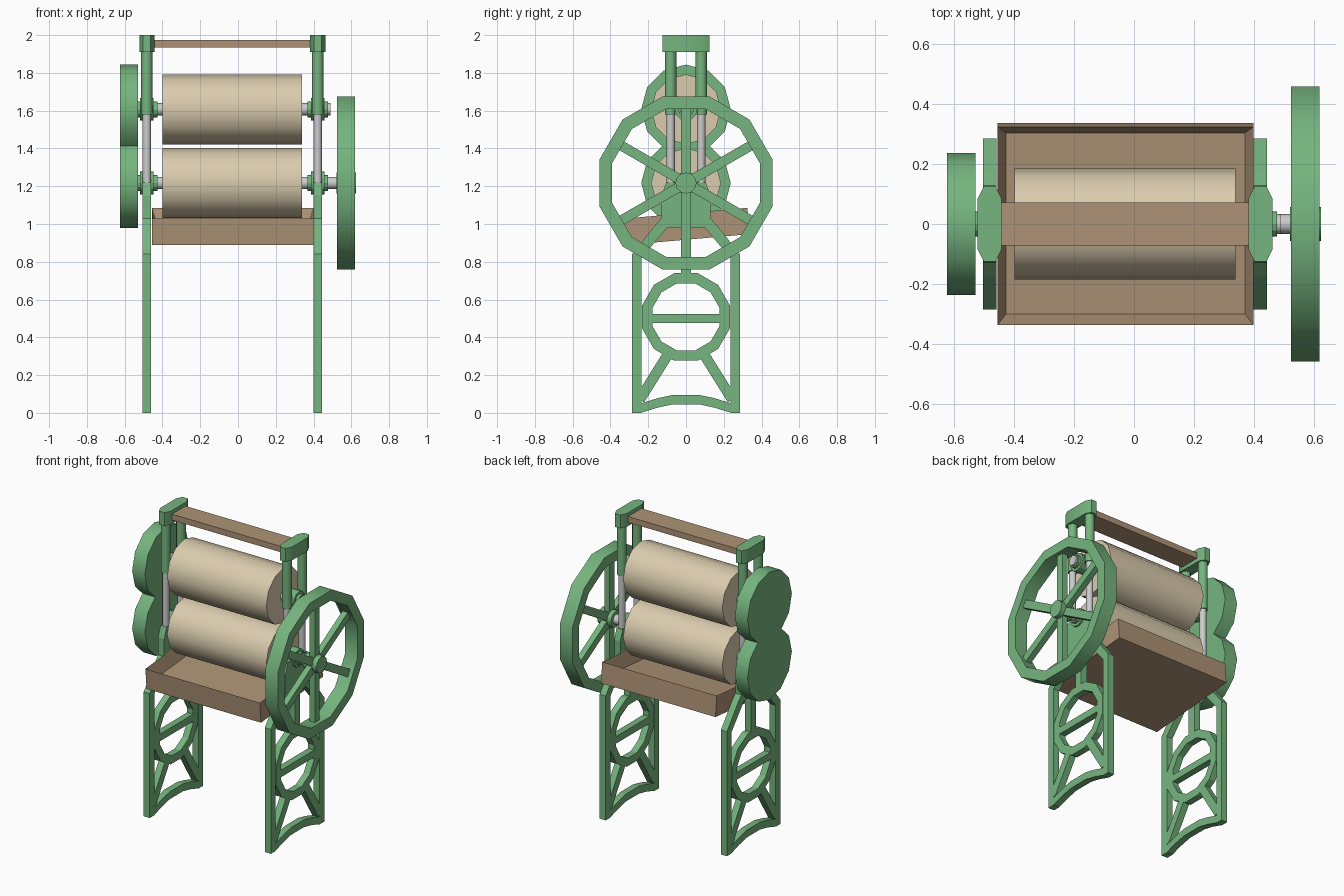
import bpy, bmesh, math
from mathutils import Matrix, Vector

if "Cube" in bpy.data.objects:
    bpy.data.objects.remove(bpy.data.objects["Cube"])


def material(name, rgb):
    m = bpy.data.materials.new(name)
    m.diffuse_color = (*rgb, 1)
    m.use_nodes = True
    m.node_tree.nodes["Principled BSDF"].inputs["Base Color"].default_value = m.diffuse_color
    return m


GREEN = material("green_iron", (0.18, 0.46, 0.21))
WOOD = material("brown_wood", (0.42, 0.29, 0.18))
CREAM = material("pale_wood", (0.70, 0.60, 0.42))


def prism(bm, pts, x0, x1):
    """Extrude a (y, z) profile along x."""
    a = [bm.verts.new((x0, y, z)) for y, z in pts]
    b = [bm.verts.new((x1, y, z)) for y, z in pts]
    bm.faces.new(a)
    bm.faces.new(b)
    n = len(pts)
    for i in range(n):
        j = (i + 1) % n
        bm.faces.new((a[i], a[j], b[j], b[i]))


def ngon(y, z, r, n=12, turn=0.0):
    return [(y + r * math.cos(turn + math.tau * i / n),
             z + r * math.sin(turn + math.tau * i / n)) for i in range(n)]


def bar(bm, p, q, w, x0, x1):
    """Flat bar between two (y, z) points."""
    p, q = Vector(p), Vector(q)
    d = (q - p).normalized() * w / 2
    s = Vector((-d.y, d.x))
    prism(bm, [p + s, q + s, q - s, p - s], x0, x1)


def ring(bm, z, r_out, r_in, x0, x1, n=12):
    """Polygonal ring facing x, flat side up."""
    loops = []
    for x, r in ((x0, r_out), (x1, r_out), (x1, r_in), (x0, r_in)):
        loops.append([bm.verts.new((x, *p)) for p in ngon(0, z, r, n, math.pi / n)])
    for k in range(4):
        a, b = loops[k], loops[(k + 1) % 4]
        for i in range(n):
            j = (i + 1) % n
            bm.faces.new((a[i], a[j], b[j], b[i]))


def upright(bm, x, y, z0, z1, r, n=12):
    bmesh.ops.create_cone(bm, cap_ends=True, segments=n, radius1=r, radius2=r, depth=z1 - z0,
                          matrix=Matrix.Translation((x, y, (z0 + z1) / 2)))


def finish(bm, name, mat=None, smooth=False):
    bmesh.ops.recalc_face_normals(bm, faces=bm.faces)
    me = bpy.data.meshes.new(name)
    bm.to_mesh(me)
    bm.free()
    ob = bpy.data.objects.new(name, me)
    bpy.context.collection.objects.link(ob)
    if mat:
        me.materials.append(mat)
    if smooth:
        bpy.ops.object.select_all(action='DESELECT')
        ob.select_set(True)
        bpy.context.view_layer.objects.active = ob
        bpy.ops.object.shade_smooth_by_angle(angle=math.radians(35))
    return ob


ZL, ZU = 1.217, 1.607       # lower and upper roller axes

for side, cx in (("left", -0.4825), ("right", 0.4225)):
    a, b = cx - 0.0225, cx + 0.0225

    # Cast side frame: legs, shoulders, bearing block, ring, braces, foot arch
    bm = bmesh.new()
    for s in (-1, 1):
        prism(bm, [(s * y, z) for y, z in ((0.285, 0), (0.235, 0), (0.235, 0.82), (0.10, 0.98),
                                           (0.10, 1.04), (0.13, 1.03), (0.175, 0.98), (0.285, 0.84))], a, b)
        bar(bm, (s * 0.095, 0.31), (s * 0.245, 0.07), 0.055, a, b)
    prism(bm, [(-0.13, 1.03), (-0.10, 0.98), (0.10, 0.98), (0.13, 1.03), (0.13, 1.15),
               (0.105, 1.22), (-0.105, 1.22), (-0.13, 1.15)], a, b)
    bar(bm, (0, 0.71), (0, 1.0), 0.055, a, b)
    bar(bm, (-0.2, 0.5), (0.2, 0.5), 0.048, a, b)
    ring(bm, 0.508, 0.24, 0.184, a, b)
    arch = [(-0.24, 0.0), (-0.15, 0.028), (-0.07, 0.045), (0.07, 0.045), (0.15, 0.028), (0.24, 0.0)]
    prism(bm, arch + [(y, z + 0.05) for y, z in reversed(arch)], a, b)
    finish(bm, side + "_side_frame", GREEN)

    # Upper sleeves and chamfered top cap
    bm = bmesh.new()
    for y in (-0.081, 0.081):
        upright(bm, cx, y, 1.58, 1.93, 0.03)
    cap = [(0.04, -0.085), (0.04, 0.085), (0.02, 0.125), (-0.02, 0.125),
           (-0.04, 0.085), (-0.04, -0.085), (-0.02, -0.125), (0.02, -0.125)]
    lo = [bm.verts.new((cx + x, y, 1.91)) for x, y in cap]
    hi = [bm.verts.new((cx + x, y, 2.0)) for x, y in cap]
    bm.faces.new(lo)
    bm.faces.new(hi)
    for i in range(8):
        j = (i + 1) % 8
        bm.faces.new((lo[i], lo[j], hi[j], hi[i]))
    finish(bm, side + "_top_posts", GREEN, True)

    # Guide rods
    bm = bmesh.new()
    for y in (-0.081, 0.081):
        upright(bm, cx, y, 1.15, 1.62, 0.022)
    finish(bm, side + "_guide_rods", None, True)

    # Bearings, the upper one carried between the rods
    bm = bmesh.new()
    for z in (ZL, ZU):
        prism(bm, ngon(0, z, 0.06), cx - 0.035, cx + 0.035)
        prism(bm, ngon(0, z, 0.042), cx - 0.055, cx + 0.055)
    bar(bm, (-0.081, ZU), (0.081, ZU), 0.055, cx - 0.02, cx + 0.02)
    finish(bm, side + "_bearings", GREEN)

# Rollers and their shafts
for name, z, end in (("lower", ZL, 0.622), ("upper", ZU, 0.49)):
    bm = bmesh.new()
    prism(bm, ngon(0, z, 0.185), -0.40, 0.34)
    finish(bm, name + "_roller", CREAM, True)
    bm = bmesh.new()
    prism(bm, ngon(0, z, 0.033), -0.56, end)
    finish(bm, name + "_shaft", None, True)

# Figure-eight gear cover
R, mid = 0.237, (ZL + ZU) / 2
top = [(R * math.cos(math.radians(t)), ZU + R * math.sin(math.radians(t))) for t in range(-30, 211, 30)]
low = [(-y, 2 * mid - z) for y, z in top]
bm = bmesh.new()
prism(bm, [(0.126, mid)] + top + [(-0.126, mid)] + low, -0.625, -0.53)
finish(bm, "gear_cover", GREEN, True)

# Hand wheel: rim, six spokes, hub
bm = bmesh.new()
ring(bm, ZL, 0.475, 0.405, 0.525, 0.62)
for k in range(6):
    t = math.radians(30 + 60 * k)
    c, s = math.cos(t), math.sin(t)
    bar(bm, (0.03 * c, ZL + 0.03 * s), (0.40 * c, ZL + 0.40 * s), 0.052, 0.552, 0.592)
prism(bm, ngon(0, ZL, 0.056), 0.522, 0.625)
finish(bm, "hand_wheel", GREEN, True)

# Sloping drip tray, open at the top
bm = bmesh.new()
bmesh.ops.create_cube(bm, size=1, matrix=Matrix.Diagonal((0.855, 0.664, 0.14, 1)))
bm.faces.ensure_lookup_table()
lid = max(bm.faces, key=lambda f: f.calc_center_median().z)
bmesh.ops.inset_region(bm, faces=[lid], thickness=0.04)
bmesh.ops.translate(bm, verts=lid.verts, vec=(0, 0, -0.09))
tray = finish(bm, "drip_tray", WOOD)
tray.location = (-0.0285, 0, 0.987)
tray.rotation_euler.x = math.radians(5)

# Top cross plank
bm = bmesh.new()
prism(bm, [(-0.072, 1.935), (0.072, 1.935), (0.072, 1.975), (-0.072, 1.975)], -0.455, 0.395)
finish(bm, "top_plank", WOOD)
